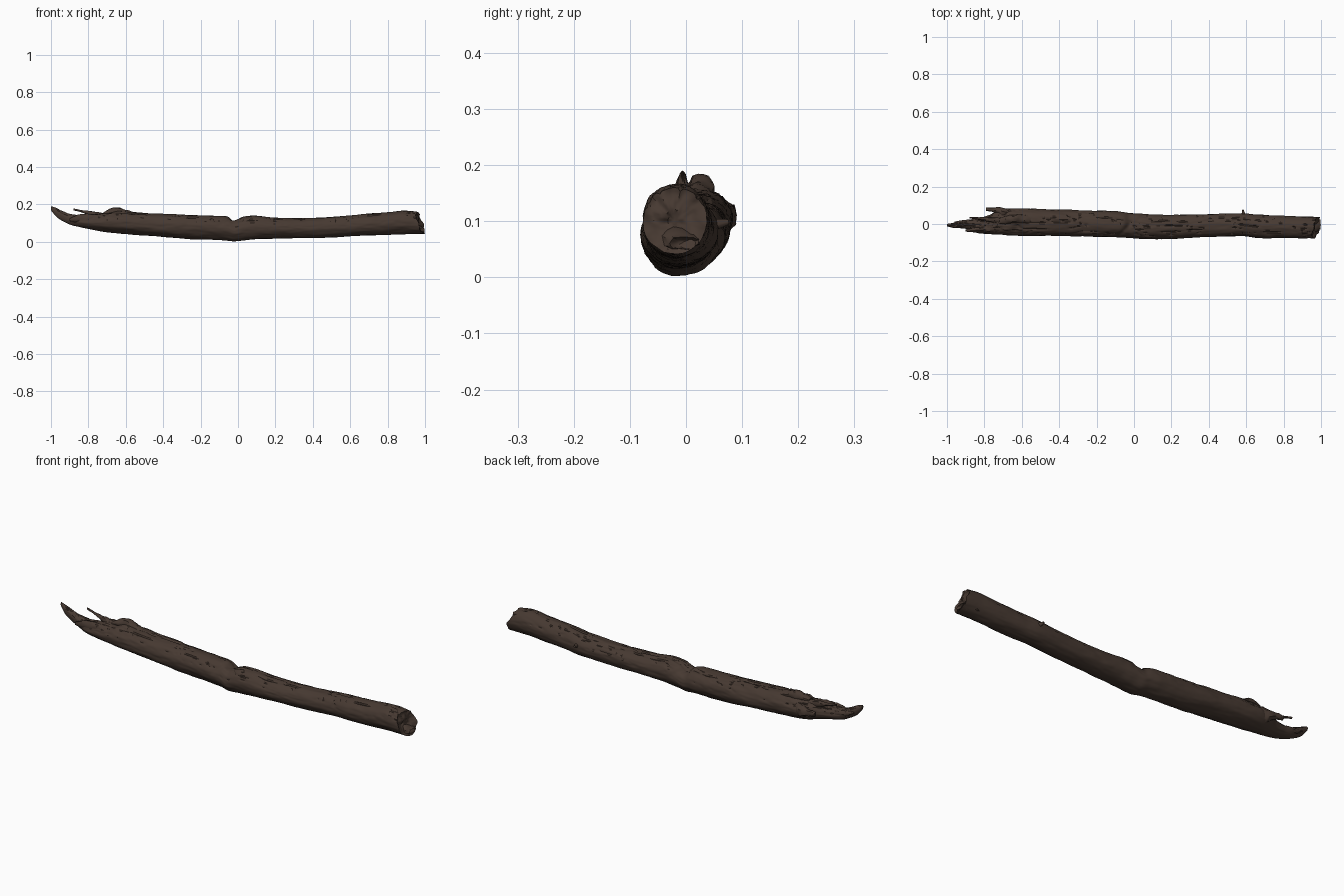
import bpy, bmesh, math
from mathutils import Vector, noise

cube = bpy.data.objects.get("Cube")
if cube:
    bpy.data.objects.remove(cube, do_unlink=True)


def make_material(name, rgb):
    mat = bpy.data.materials.new(name)
    mat.use_nodes = True
    mat.diffuse_color = (*rgb, 1)
    bsdf = mat.node_tree.nodes["Principled BSDF"]
    bsdf.inputs["Base Color"].default_value = (*rgb, 1)
    bsdf.inputs["Roughness"].default_value = 0.9
    return mat


bark = make_material("dark brown bark", (0.062, 0.041, 0.031))


def sample(stations, x):
    """Smoothly interpolate the section limits at x (monotone cubic)."""
    n = len(stations)
    i = 0
    while i < n - 2 and x > stations[i + 1][0]:
        i += 1

    def slope(j, k):
        a, b = stations[max(j - 1, 0)], stations[min(j + 1, n - 1)]
        return (b[k] - a[k]) / (b[0] - a[0])

    p, q = stations[i], stations[i + 1]
    h = q[0] - p[0]
    t = (x - p[0]) / h
    u = 1 - t
    return [p[k] * u * u * (1 + 2 * t) + q[k] * t * t * (3 - 2 * t)
            + h * t * u * (u * slope(i, k) - t * slope(i + 1, k)) for k in range(1, 5)]


def fbm(x, y, z):
    return noise.fractal(Vector((x, y, z)), 1.0, 2.0, 3)


def bump(v, centre, width):
    return math.exp(-((v - centre) / width) ** 2)


def log_relief(x, a):
    """Relative radius of the trunk: grain, cracks, the notch and torn bark."""
    c, s = math.cos(a), math.sin(a)
    r = 1 + 0.045 * fbm(x * 5, c * 1.5, s * 1.5) + 0.02 * fbm(x * 14, c * 5, s * 5)
    up = max(0.0, s + 0.2)
    crack = abs(noise.noise(Vector((x * 3.5, c * 3, s * 3 + 7))))
    r -= 0.09 * up * max(0.0, 1 - crack / 0.07)
    torn = min(1.0, max(0.0, (-0.5 - x) / 0.2)) * min(1.0, up)
    r += torn * 0.14 * fbm(x * 16, c * 4, s * 4 + 3)
    # diagonal split running from the notch
    r -= 0.13 * bump(x + 0.03 + 0.05 * (a - 1.6), 0, 0.014) * max(0.0, s)
    # long seam on the rear upper side
    r -= 0.07 * bump(a, 1.25 + 0.25 * math.sin(x * 9), 0.09) * bump(x, 0.1, 0.3)
    # small knot
    return r + 0.06 * bump(x, 0.72, 0.025) * bump(a, 2.6, 0.25)


def end_slant(x, y, z):
    """Skew and roughen the broken right-hand end."""
    w = min(1.0, max(0.0, (x - 0.82) / 0.155)) ** 2
    return w * (0.22 * (y + 0.02) - 0.26 * (z - 0.1) + 0.012 * fbm(y * 28, z * 28, 2))


def loft(name, stations, rings, sides, relief, slant=None, cap_rings=5):
    bm = bmesh.new()
    x0, x1 = stations[0][0], stations[-1][0]
    loops = []

    def ring(x, scale=1.0, sink=0.0):
        ya, yb, za, zb = sample(stations, x)
        loop = []
        for j in range(sides):
            a = 2 * math.pi * j / sides
            r = relief(x, a) * scale
            y = (ya + yb) / 2 + (yb - ya) / 2 * r * math.cos(a)
            z = (za + zb) / 2 + (zb - za) / 2 * r * math.sin(a)
            px = x - sink
            if slant:
                px += slant(x, y, z)
            loop.append(bm.verts.new((px, y, z)))
        loops.append(loop)

    for i in range(rings + 1):
        ring(x0 + (x1 - x0) * i / rings)
    # slightly hollow end grain
    for i in range(1, cap_rings):
        t = i / cap_rings
        ring(x1, 1 - t, 0.012 * math.sin(t * 2))
    for p, q in zip(loops, loops[1:]):
        for j in range(sides):
            k = (j + 1) % sides
            bm.faces.new((p[j], p[k], q[k], q[j]))
    bm.faces.new(loops[0][::-1])
    bm.faces.new(loops[-1])
    bmesh.ops.recalc_face_normals(bm, faces=bm.faces)
    mesh = bpy.data.meshes.new(name)
    bm.to_mesh(mesh)
    bm.free()
    finish(name, mesh)


def finish(name, mesh):
    obj = bpy.data.objects.new(name, mesh)
    bpy.context.collection.objects.link(obj)
    mesh.materials.append(bark)
    bpy.ops.object.select_all(action='DESELECT')
    obj.select_set(True)
    bpy.context.view_layer.objects.active = obj
    bpy.ops.object.shade_smooth_by_angle(angle=math.radians(40))
    return obj


# Trunk: x, then y limits, then z limits
trunk = [
    (-1.0, -.012, .0, .168, .19), (-.97, -.02, .005, .132, .18),
    (-.93, -.022, .012, .106, .16), (-.89, -.028, .022, .088, .145),
    (-.84, -.047, .03, .077, .14), (-.78, -.053, .045, .065, .145),
    (-.72, -.056, .075, .054, .152), (-.64, -.062, .084, .045, .162),
    (-.5, -.065, .08, .034, .155), (-.3, -.066, .074, .018, .146),
    (-.1, -.069, .068, .009, .138), (-.055, -.072, .062, .006, .134),
    (-.02, -.076, .056, .003, .116), (.03, -.079, .053, .008, .134),
    (.1, -.081, .05, .014, .139), (.2, -.079, .05, .017, .128),
    (.4, -.07, .053, .02, .129), (.58, -.065, .058, .028, .139),
    (.66, -.075, .05, .032, .146), (.8, -.075, .044, .038, .157),
    (.9, -.077, .04, .043, .166), (.975, -.077, .038, .042, .16)]
loft("log_trunk", trunk, 300, 72, log_relief, end_slant, 9)


def splinter_relief(x, a):
    return 1 + 0.25 * fbm(x * 30, math.cos(a) * 2, math.sin(a) * 2)


# Torn splinters and bark flaps at the left end
splinters = {
    "rear_fork_splinter": [(-.79, .07, .088, .108, .13), (-.74, .06, .09, .095, .132),
                           (-.7, .035, .086, .075, .14), (-.64, .03, .07, .08, .13)],
    "thin_upper_splinter": [(-.88, .03, .037, .168, .178), (-.83, .022, .036, .155, .168),
                            (-.77, .01, .036, .13, .162), (-.7, .0, .04, .11, .15)],
    "bark_crest": [(-.72, .0, .03, .148, .158), (-.68, .0, .045, .14, .176),
                   (-.645, .005, .048, .135, .186), (-.6, .0, .05, .13, .17),
                   (-.53, .0, .04, .13, .152)],
    "front_bark_flap": [(-.9, -.04, -.03, .11, .125), (-.85, -.045, -.015, .1, .145),
                        (-.76, -.045, .0, .09, .148), (-.68, -.04, .0, .09, .14)],
    "tip_splinter": [(-.96, .004, .012, .14, .15), (-.92, .0, .02, .118, .145),
                     (-.86, -.01, .025, .1, .135)],
    "lower_end_splinter": [(.9, -.05, .02, .05, .09), (.96, -.05, .025, .045, .088),
                           (.997, -.03, .022, .05, .072)],
}
for name, stations in splinters.items():
    loft(name, stations, 24, 14, splinter_relief)

# Broken twig stub on the rear side
bm = bmesh.new()
bmesh.ops.create_cone(bm, cap_ends=True, segments=10, radius1=.014, radius2=.005, depth=.04)
mesh = bpy.data.meshes.new("twig_stub")
bm.to_mesh(mesh)
bm.free()
stub = finish("twig_stub", mesh)
stub.rotation_euler = (math.radians(-80), 0, math.radians(12))
stub.location = (.585, .056, .095)
